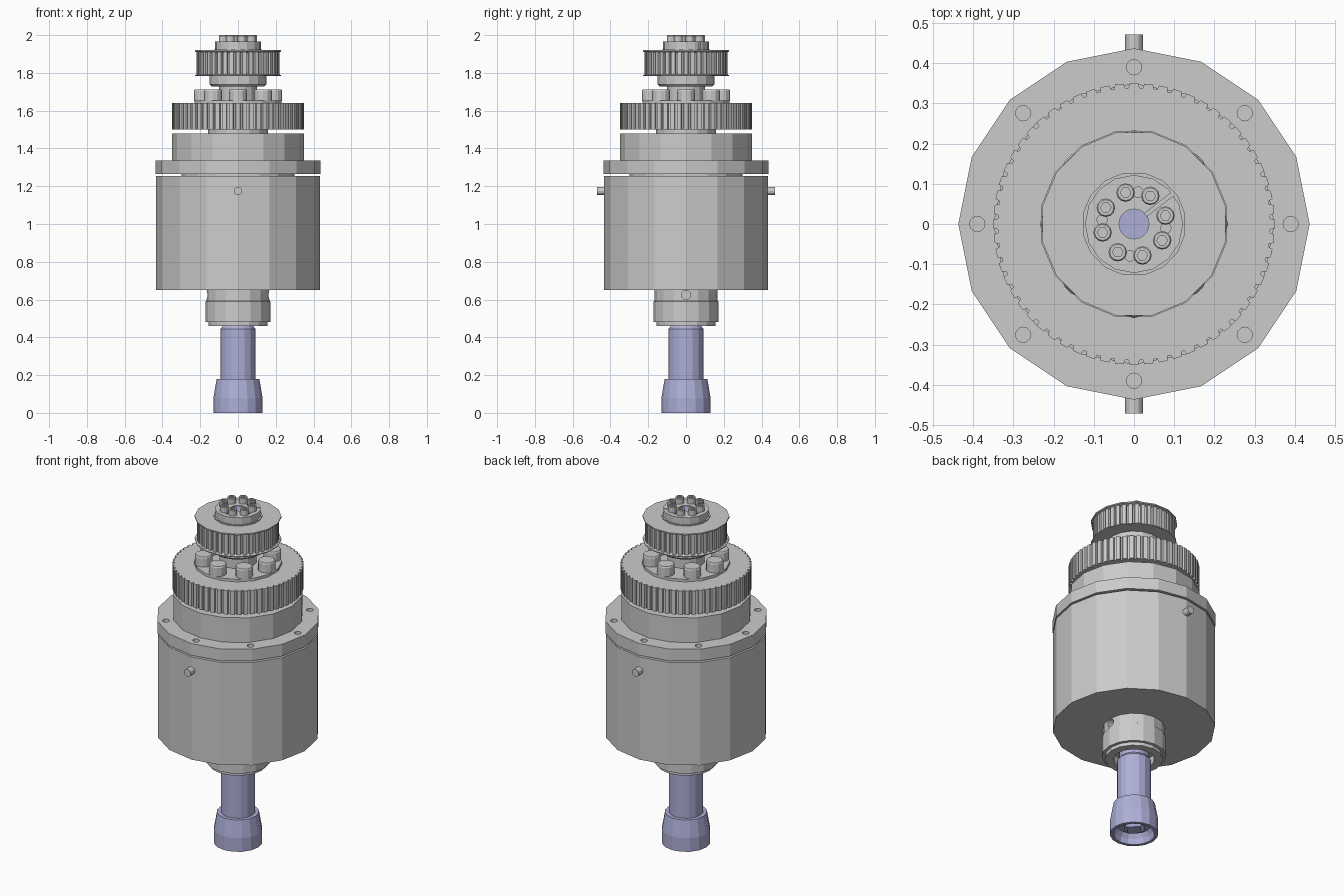
import bpy, bmesh
from math import pi, cos, sin, radians
from mathutils import Matrix

if "Cube" in bpy.data.objects:
    bpy.data.objects.remove(bpy.data.objects["Cube"])

blue = bpy.data.materials.new("blue_steel")
blue.diffuse_color = (0.42, 0.43, 0.68, 1)
blue.use_nodes = True
blue.node_tree.nodes["Principled BSDF"].inputs["Base Color"].default_value = blue.diffuse_color


def finish(name, bm, mat=None):
    bmesh.ops.recalc_face_normals(bm, faces=bm.faces)
    me = bpy.data.meshes.new(name)
    bm.to_mesh(me)
    bm.free()
    ob = bpy.data.objects.new(name, me)
    bpy.context.collection.objects.link(ob)
    if mat:
        me.materials.append(mat)
    return ob


def lathe(name, profile, n=16, turn=0.0, mat=None):
    """Revolve (radius, z) points; radius 0 is a pole, otherwise the loop closes."""
    bm = bmesh.new()
    rings = []
    for r, z in profile:
        if r == 0:
            rings.append([bm.verts.new((0, 0, z))])
        else:
            rings.append([bm.verts.new((r * cos(turn + 2 * pi * i / n), r * sin(turn + 2 * pi * i / n), z))
                          for i in range(n)])
    pairs = list(zip(rings, rings[1:]))
    if profile[0][0] > 0:
        pairs.append((rings[-1], rings[0]))
    for a, b in pairs:
        if len(a) == 1 or len(b) == 1:
            pole, ring = (a, b) if len(a) == 1 else (b, a)
            if pole[0] in bm.verts and len(ring) > 2:
                bm.faces.new(ring)
            continue
        for i in range(n):
            j = (i + 1) % n
            bm.faces.new((a[i], a[j], b[j], b[i]))
    bmesh.ops.delete(bm, geom=[v for v in bm.verts if not v.link_faces], context='VERTS')
    return finish(name, bm, mat)


def disc(name, r, z0, z1, n=16, turn=0.0, mat=None):
    return lathe(name, [(0, z0), (r, z0), (r, z1), (0, z1)], n, turn, mat)


def toothed(name, r, depth, teeth, z0, z1):
    bm = bmesh.new()
    ring = []
    for i in range(teeth):
        for f, rr in ((-.30, r), (.30, r), (.38, r - depth), (.62, r - depth)):
            a = 2 * pi * (i + f) / teeth
            ring.append(bm.verts.new((rr * cos(a), rr * sin(a), z0)))
    face = bm.faces.new(ring)
    top = bmesh.ops.extrude_face_region(bm, geom=[face])["geom"]
    bmesh.ops.translate(bm, vec=(0, 0, z1 - z0), verts=[v for v in top if isinstance(v, bmesh.types.BMVert)])
    if face.is_valid is False or len([f for f in bm.faces if len(f.verts) > 4]) < 2:
        bm.faces.new(ring)
    return finish(name, bm)


def place(ob, loc, rot=(0, 0, 0)):
    ob.location, ob.rotation_euler = loc, rot
    return ob


def cut(ob, cutters):
    """Subtract the cutters, bake the result and drop the helpers."""
    for c in cutters:
        c.hide_render = True
        m = ob.modifiers.new("cut", 'BOOLEAN')
        m.object, m.operation, m.solver = c, 'DIFFERENCE', 'EXACT'
    dg = bpy.context.evaluated_depsgraph_get()
    me = bpy.data.meshes.new_from_object(ob.evaluated_get(dg))
    ob.modifiers.clear()
    ob.data = me
    for c in cutters:
        bpy.data.objects.remove(c)


def polar(r, deg, z):
    return (r * cos(radians(deg)), r * sin(radians(deg)), z)


half = pi / 16

# Blue drive bar with hollow flared socket foot
lathe("drive_bar", [(0, .055), (.09, .055), (.105, .03), (.112, 0), (.13, 0), (.13, .08), (.113, .18),
                    (.092, .18), (.092, .445), (.08, .46), (.08, .5), (0, .5)], 16, 0, blue)
lathe("socket_insert", [(0, .025), (.05, .025), (.08, .06), (0, .06)], 4, 0, blue)
disc("top_shaft", .037, .5, 1.96, 24, 0, blue)

# Lower nose with bearing recess and side hole
nose = lathe("lower_nose", [(0, .51), (.11, .51), (.11, .46), (.155, .46), (.155, .48), (.172, .48),
                            (.172, .59), (.167, .593), (.167, .66), (0, .66)])
cut(nose, [place(disc("nose_cutter", .024, -.05, .05, 12), (s * .165, 0, .625), (0, pi / 2, 0))
           for s in (1, -1)])

# Main barrel with two side pins
disc("main_barrel", .435, .65, 1.255)
disc("barrel_spacer", .30, 1.25, 1.27)
for s, side in ((-1, "front"), (1, "back")):
    place(disc(side + "_pin", .022, -.06, .06, 12), (0, s * .412, 1.175), (pi / 2, 0, 0))

# Bolted flange and bearing cap
flange = disc("bolt_flange", .437, 1.265, 1.335)
cut(flange, [place(disc("flange_cutter", .019, -.06, .06, 12), polar(.39, 45 * i, 1.31)) for i in range(8)])
disc("bearing_cap", .35, 1.33, 1.48)
disc("gear_spacer", .16, 1.475, 1.505)

# Large gear with its clamp plate and bolt heads
toothed("large_gear", .35, .011, 60, 1.5, 1.64)
disc("clamp_plate", .235, 1.635, 1.655, 16, half)
for i in range(8):
    place(lathe(f"clamp_bolt_{i + 1}", [(0, 0), (.047, 0), (.047, .055), (.043, .062), (0, .062)], 12),
          polar(.187, 45 * i, 1.65))
disc("gear_sleeve", .1, 1.65, 1.74)

# Small belt pulley between two flanges
lathe("pulley_hub", [(0, 1.728), (.14, 1.728), (.15, 1.738), (.15, 1.79), (0, 1.79)])
toothed("pulley_teeth", .22, .012, 40, 1.787, 1.914)
lathe("pulley_lower_flange", [(0, 1.783), (.232, 1.783), (.232, 1.788), (.205, 1.797), (0, 1.797)], 16, half)
lathe("pulley_upper_flange", [(0, 1.905), (.205, 1.905), (.232, 1.913), (.232, 1.92), (0, 1.92)], 16, half)

# Split clamping bush with bore, slit and small holes
disc("bush_collar", .13, 1.91, 1.925, 16, half)
bush = disc("clamping_bush", .122, 1.915, 1.965)
bore = disc("bore_cutter", .037, 1.85, 2.1, 24)
bpy.ops.mesh.primitive_cube_add(size=1)
slit = bpy.context.object
slit.scale = (.12, .009, .2)
place(slit, polar(.085, 38, 1.95), (0, 0, radians(38)))
holes = [place(disc("bush_cutter", .013, -.03, .05, 10), polar(.08, -7.5 + 90 * i, 1.965)) for i in range(4)]
cut(bush, [bore, slit] + holes)

# Ring of socket-head screws with hex recesses
for i in range(8):
    place(lathe(f"bush_screw_{i + 1}", [(0, 0), (.023, 0), (.023, .036), (.02, .04), (0, .04)], 12),
          (0, 0, 0))
    screw = bpy.data.objects[f"bush_screw_{i + 1}"]
    cut(screw, [disc("hex_cutter", .013, .02, .08, 6)])
    place(screw, polar(.081, 15 + 45 * i, 1.96))
